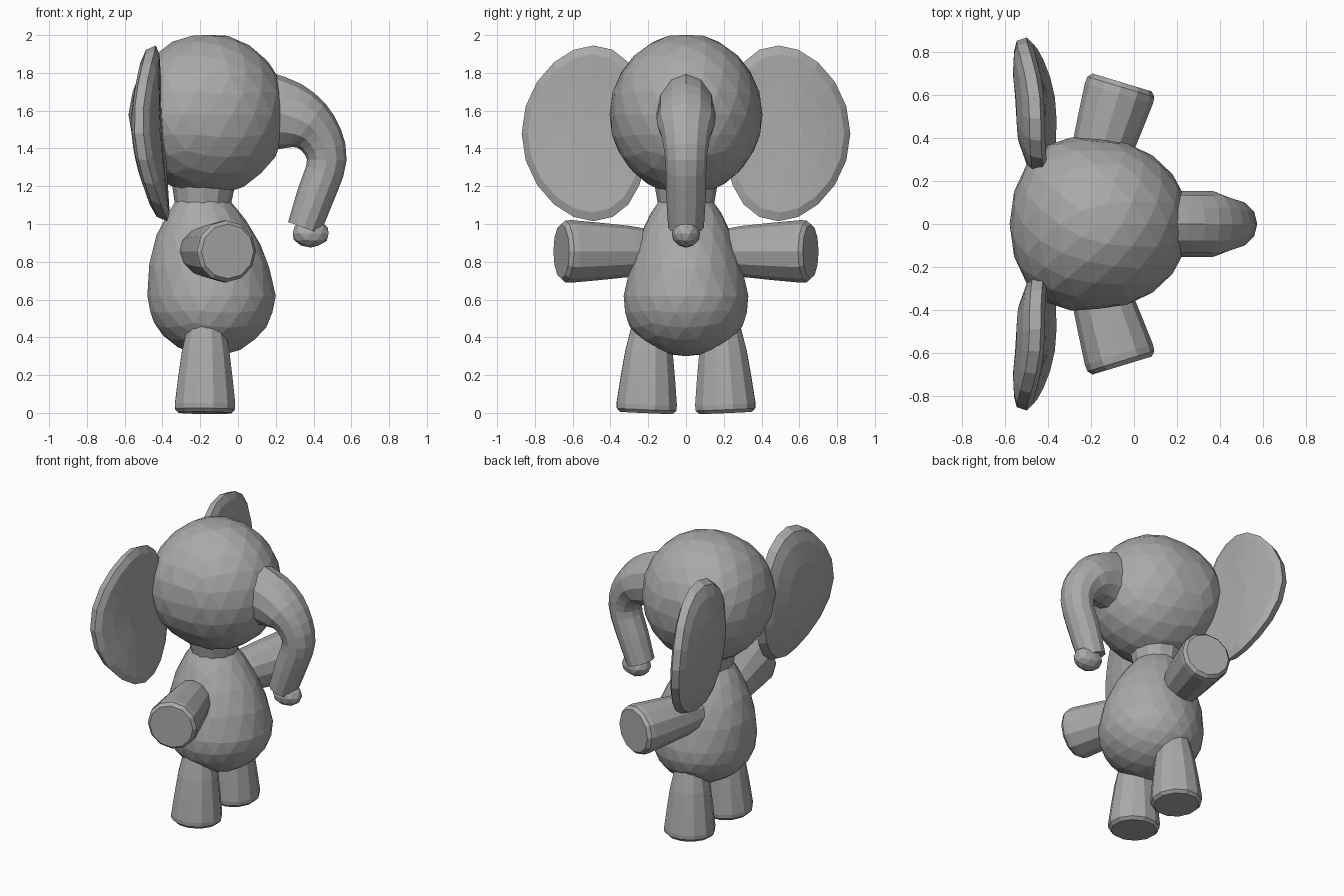
import bpy, bmesh
from math import sin, cos, tau
from mathutils import Vector
from mathutils.geometry import interpolate_bezier

if "Cube" in bpy.data.objects:
    bpy.data.objects.remove(bpy.data.objects["Cube"])

grey = bpy.data.materials.new("elephant grey")
grey.use_nodes = True
tone = (0.4, 0.4, 0.4, 1)
grey.diffuse_color = tone
grey.node_tree.nodes["Principled BSDF"].inputs["Base Color"].default_value = tone


def finish(bm, name):
    """Turn a bmesh into a flat-shaded grey object."""
    bmesh.ops.recalc_face_normals(bm, faces=bm.faces)
    mesh = bpy.data.meshes.new(name)
    bm.to_mesh(mesh)
    bm.free()
    mesh.materials.append(grey)
    bpy.context.collection.objects.link(bpy.data.objects.new(name, mesh))


def loft(name, rings):
    """Skin a list of equal-length point rings and cap both ends."""
    bm = bmesh.new()
    loops = [[bm.verts.new(point) for point in ring] for ring in rings]
    for lower, upper in zip(loops, loops[1:]):
        for i in range(len(lower)):
            bm.faces.new((lower[i - 1], lower[i], upper[i], upper[i - 1]))
    bm.faces.new(loops[0])
    bm.faces.new(loops[-1])
    finish(bm, name)


def oval(centre, u, v, sides=12):
    """Ring of points spanned by the two half-axes u and v."""
    angles = [tau * i / sides for i in range(sides)]
    return [centre + u * cos(angle) + v * sin(angle) for angle in angles]


def limb(name, start, end, start_radius, end_radius):
    """Thick straight limb that swells towards a softly rounded end."""
    start, end = Vector(start), Vector(end)
    turn = (end - start).to_track_quat("Z", "Y")
    u, v = turn @ Vector((1, 0, 0)), turn @ Vector((0, 1, 0))
    rings = []
    for t, rounding in ((0, 1), (0.3, 1), (0.6, 1), (0.9, 1), (0.96, 0.97), (1, 0.85)):
        radius = (start_radius + (end_radius - start_radius) * t ** 0.7) * rounding
        rings.append(oval(start.lerp(end, t), u * radius, v * radius))
    loft(name, rings)


def egg(name, centre, radii, detail, shape):
    """Faceted ellipsoid whose unit-sphere points are first reshaped by a rule."""
    bm = bmesh.new()
    bmesh.ops.create_icosphere(bm, subdivisions=detail, radius=1)
    for vert in bm.verts:
        point = shape(vert.co.copy())
        vert.co = [c + p * r for c, p, r in zip(centre, point, radii)]
    finish(bm, name)


def skull(point):
    """Flattened on top and fuller behind."""
    point.z = min(point.z, 0.98)
    point.y *= 1 - min(point.x, 0) / 4
    return point


def pear(point):
    """Drawn up to narrow shoulders that lean back."""
    if point.z > 0:
        point.x = point.x * (1 - point.z ** 2 / 3) - point.z / 6
        point.y *= 1 - point.z / 4
        point.z *= 1.9
    else:
        point.y *= 1 - point.z / 10
    return point


# Head, body and neck
egg("head", (-0.16, 0, 1.58), (0.42, 0.395, 0.43), 3, skull)
egg("body", (-0.14, 0, 0.62), (0.34, 0.33, 0.32), 3, pear)
limb("neck", (-0.19, 0, 1), (-0.18, 0, 1.3), 0.12, 0.18)

# Trunk: each control point holds x, radius and z
path = [Vector(row) for row in ((0.1, 0.22, 1.6), (0.28, 0.18, 1.57), (0.41, 0.13, 1.49),
                                (0.47, 0.105, 1.34), (0.41, 0.1, 1.15), (0.35, 0.09, 0.98))]
last = len(path) - 1
slopes = [(path[min(i + 1, last)] - path[max(i - 1, 0)]) / 6 for i in range(last + 1)]
stations = path[:1]
for i in range(last):
    stations += interpolate_bezier(path[i], path[i] + slopes[i],
                                   path[i + 1] - slopes[i + 1], path[i + 1], 4)[1:]
trunk_rings = []
for i, station in enumerate(stations):
    ahead = stations[min(i + 1, len(stations) - 1)] - stations[max(i - 1, 0)]
    outward = Vector((-ahead.z, 0, ahead.x)).normalized()
    radius = station.y
    trunk_rings.append(oval(Vector((station.x, 0, station.z)), outward * radius,
                            Vector((0, min(radius * 1.05, 0.155), 0))))
loft("trunk", trunk_rings)
egg("trunk_tip", (0.385, 0, 0.95), (0.1, 0.075, 0.075), 2, skull)


def ear_ring(side, scale, depth, sides=20):
    """Ear outline shrunk towards its middle and pushed back by depth."""
    ring = []
    for i in range(sides):
        across, up = cos(tau * i / sides), sin(tau * i / sides)
        reach = 0.32 if across > 0 else 0.35
        y = 0.55 + (across * reach - up * up * 0.06) * scale
        face = -0.385 - up * scale * 0.03 - 0.7 * max(0, y - 0.5) ** 2
        ring.append(Vector((face - depth, side * y, 1.48 + up * 0.465 * scale)))
    return ring


for side, label in ((1, "left"), (-1, "right")):
    # Ear: slightly hollow front rings, then the rim, then the bulging back
    front = [ear_ring(side, s, 0.02 * (1 - s * s)) for s in (0.2, 0.6, 0.9)]
    rim = [ear_ring(side, 1, 0.02)]
    back = [ear_ring(side, s, 0.16 - 0.1 * s ** 3) for s in (0.95, 0.8, 0.5, 0.2)]
    loft(label + "_ear", front + rim + back)

    # Arm reaching out and a little forward, and upright leg
    limb(label + "_arm", (-0.21, side * 0.15, 0.855), (-0.055, side * 0.66, 0.855), 0.11, 0.17)
    limb(label + "_leg", (-0.17, side * 0.19, 0.46), (-0.175, side * 0.21, 0), 0.1, 0.17)
